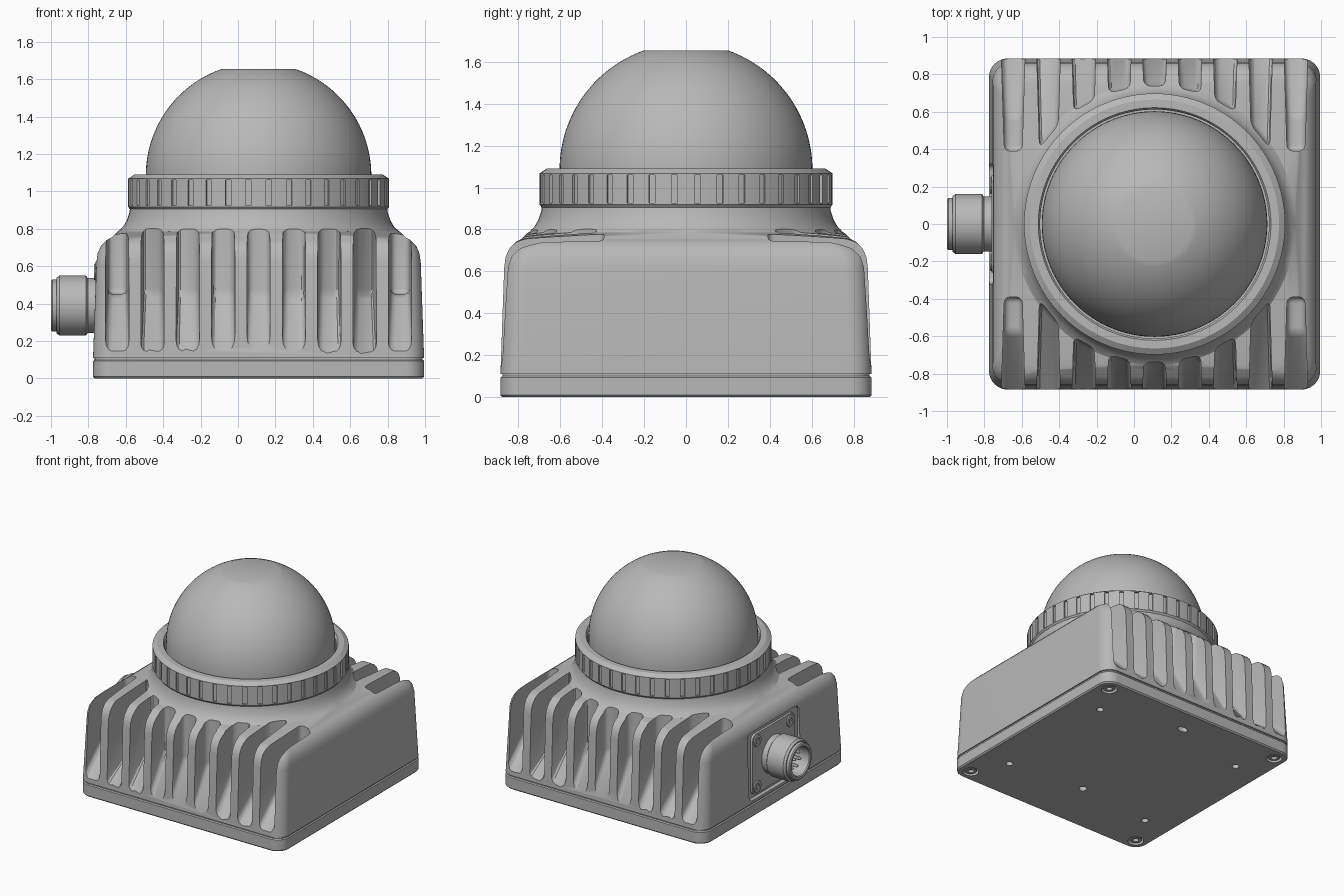
import bpy, bmesh, math
from mathutils import Matrix, Vector

cube = bpy.data.objects.get("Cube")
if cube:
    bpy.data.objects.remove(cube, do_unlink=True)

grey = bpy.data.materials.new("housing grey")
grey.use_nodes = True
grey.diffuse_color = (0.48, 0.48, 0.48, 1)
grey.node_tree.nodes["Principled BSDF"].inputs["Base Color"].default_value = (0.48, 0.48, 0.48, 1)

CX = 0.11                                   # housing axis
AXIS = Matrix.Translation((CX, 0, 0))
PLUG_Z = 0.39


def finish(name, bm):
    bmesh.ops.remove_doubles(bm, verts=bm.verts[:], dist=1e-5)
    bmesh.ops.recalc_face_normals(bm, faces=bm.faces[:])
    mesh = bpy.data.meshes.new(name)
    bm.to_mesh(mesh)
    bm.free()
    mesh.materials.append(grey)
    obj = bpy.data.objects.new(name, mesh)
    bpy.context.collection.objects.link(obj)
    return obj


def activate(obj):
    bpy.ops.object.select_all(action='DESELECT')
    obj.select_set(True)
    bpy.context.view_layer.objects.active = obj


def smooth(obj):
    activate(obj)
    bpy.ops.object.shade_smooth_by_angle(angle=math.radians(30))
    return obj


def cut(obj, cutter):
    mod = obj.modifiers.new("cut", 'BOOLEAN')
    mod.operation, mod.solver, mod.object = 'DIFFERENCE', 'EXACT', cutter
    activate(obj)
    bpy.ops.object.modifier_apply(modifier=mod.name)
    bpy.data.objects.remove(cutter, do_unlink=True)


def loft(bm, rings, closed=False):
    rows = [[bm.verts.new(p) for p in ring] for ring in rings]
    n = len(rows[0])
    pairs = list(zip(rows, rows[1:])) + ([(rows[-1], rows[0])] if closed else [])
    for a, b in pairs:
        for i in range(n):
            j = (i + 1) % n
            bm.faces.new((a[i], a[j], b[j], b[i]))
    if not closed:
        bm.faces.new(rows[0])
        bm.faces.new(rows[-1])


def lathe(name, profile, matrix=AXIS, seg=64, closed=False):
    bm = bmesh.new()
    angles = [2 * math.pi * i / seg for i in range(seg)]
    rings = [[matrix @ Vector((r * math.cos(a), r * math.sin(a), z)) for a in angles]
             for r, z in profile]
    loft(bm, rings, closed)
    return smooth(finish(name, bm))


def rounded_square(z, half, r, seg=16):
    pts = []
    for q, (sx, sy) in enumerate(((1, 1), (-1, 1), (-1, -1), (1, -1))):
        for i in range(seg + 1):
            a = math.pi / 2 * (q + i / seg)
            pts.append((CX + sx * (half - r) + r * math.cos(a),
                        sy * (half - r) + r * math.sin(a), z))
    return pts


def stack(name, sections):
    bm = bmesh.new()
    loft(bm, [rounded_square(*s) for s in sections])
    return finish(name, bm)


def add_box(bm, size, matrix):
    bmesh.ops.create_cube(bm, size=1, matrix=matrix @ Matrix.Diagonal((*size, 1)))


# Housing: drafted square sides blending into a round neck
body = stack("housing", [
    (0.11, 0.885, 0.10), (0.62, 0.867, 0.11), (0.67, 0.86, 0.12), (0.71, 0.842, 0.13),
    (0.74, 0.812, 0.15), (0.755, 0.785, 0.17), (0.785, 0.7545, 0.754), (0.81, 0.725, 0.7245),
    (0.845, 0.705, 0.7045), (0.89, 0.69, 0.6895), (0.93, 0.685, 0.6845)])


# Cooling slots on front and back, ending short of the neck
def slot_end(x):
    return max(0.39, math.sqrt(max(0, 0.74 ** 2 - x * x)))


bm = bmesh.new()
for side in (-1, 1):
    for k in range(-4, 5):
        mid = k * 0.189
        outer = abs(k) == 4
        part = bmesh.new()
        rings = []
        for edge in (-1, 1):
            end = slot_end(mid + edge * 0.05)
            knee = 0.58 if outer else end
            low = 0.45 - 0.31 * (1.05 - knee) / (0.89 - knee)
            prof = [(1.05, low), (knee, 0.45), (end, 0.45), (end, 1.1), (1.05, 1.1)]
            if not outer:
                prof.pop(2)
            rings.append([(CX + mid + edge * (0.048 + 0.03 * (y - 0.4)), side * y, z)
                          for y, z in prof])
        loft(part, rings)
        bmesh.ops.recalc_face_normals(part, faces=part.faces[:])
        bmesh.ops.bevel(part, geom=part.edges[:], offset=0.032, segments=3,
                        profile=0.5, affect='EDGES', clamp_overlap=True)
        piece = bpy.data.meshes.new("slot")
        part.to_mesh(piece)
        part.free()
        bm.from_mesh(piece)
        bpy.data.meshes.remove(piece)
cut(body, finish("slot_cutter", bm))

# Recess for the connector flange
bm = bmesh.new()
add_box(bm, (0.1, 0.64, 0.52), Matrix.Translation((-0.793, 0, PLUG_Z)))
bmesh.ops.bevel(bm, geom=[e for e in bm.edges if abs(e.verts[0].co.x - e.verts[1].co.x) > 0.05],
                offset=0.04, segments=4, profile=0.5, affect='EDGES')
cut(body, finish("recess_cutter", bm))
smooth(body)

# Base plate with mounting holes and screw counterbores
plate = stack("base_plate", [(0, 0.875, 0.09), (0.01, 0.885, 0.1), (0.093, 0.885, 0.1),
                             (0.1, 0.878, 0.093)])
stack("seam_gasket", [(0.09, 0.876, 0.092), (0.12, 0.876, 0.092)])
corners = [(sx * 0.785, sy * 0.785) for sx in (-1, 1) for sy in (-1, 1)]
holes = [(sx * 0.645, sy * 0.515, 0.026, 1) for sx in (-1, 1) for sy in (-1, 1)]
holes += [(0, 0.68, 0.026, 1.7), (0, -0.45, 0.03, 1)]
holes += [(x, y, 0.058, 1) for x, y in corners]
bm = bmesh.new()
for x, y, r, stretch in holes:
    bmesh.ops.create_cone(bm, cap_ends=True, segments=24, radius1=r, radius2=r, depth=0.08,
                          matrix=Matrix.Translation((CX + x, y, 0))
                          @ Matrix.Diagonal((stretch, 1, 1, 1)))
cut(plate, finish("hole_cutter", bm))
smooth(plate)

# Screws: head at local z = 0, facing up
screw = [(0, -0.02), (0.02, -0.02), (0.022, 0), (0.042, 0), (0.046, -0.006), (0.046, -0.04),
         (0, -0.04)]
for i, (x, y) in enumerate(corners):
    lathe(f"base_screw_{i + 1}", screw,
          Matrix.Translation((CX + x, y, 0.006)) @ Matrix.Rotation(math.pi, 4, 'X'), 24)

# Clamp ring with grip grooves
ring = lathe("clamp_ring", [(0.612, 0.92), (0.612, 1.075), (0.622, 1.09), (0.665, 1.09),
                            (0.698, 1.068), (0.698, 0.918), (0.688, 0.905), (0.66, 0.905)],
             seg=120, closed=True)
bm = bmesh.new()
for i in range(40):
    turn = Matrix.Rotation(2 * math.pi * (i + 0.5) / 40, 4, 'Z')
    add_box(bm, (0.04, 0.03, 0.135), AXIS @ turn @ Matrix.Translation((0.706, 0, 0.993)))
cut(ring, finish("groove_cutter", bm))
smooth(ring)

# Dome with a flat crown
R, DOME_Z = 0.603, 1.085
crown = math.acos(0.2 / R)
arc = [(R * math.cos(crown * i / 24), DOME_Z + R * math.sin(crown * i / 24)) for i in range(25)]
lathe("dome", [(0, 0.95), (R, 0.95)] + arc + [(0, arc[-1][1])], seg=96)

# Connector pointing to -x: local z is the distance outward
OUT = Matrix.Translation((-0.743, 0, PLUG_Z)) @ Matrix.Rotation(-math.pi / 2, 4, 'Y')
bm = bmesh.new()
add_box(bm, (0.47, 0.52, 0.02), OUT @ Matrix.Translation((0, 0, 0.008)))
bmesh.ops.bevel(bm, geom=[e for e in bm.edges if abs(e.verts[0].co.x - e.verts[1].co.x) > 0.01],
                offset=0.04, segments=4, profile=0.5, affect='EDGES')
smooth(finish("connector_flange", bm))
lathe("connector_shell", [(0, 0), (0.147, 0), (0.147, 0.06), (0.16, 0.07), (0.16, 0.212),
                          (0.148, 0.228), (0.14, 0.228), (0.14, 0.25), (0.132, 0.257),
                          (0.115, 0.257), (0.11, 0.25), (0.11, 0.12), (0, 0.12)], OUT, 48)
for i in range(8):
    a = 2 * math.pi * i / 7
    r = 0.065 if i < 7 else 0
    pin = OUT @ Matrix.Translation((r * math.cos(a), r * math.sin(a), 0.11))
    lathe(f"pin_{i + 1}", [(0, 0), (0.012, 0), (0.012, 0.09), (0.006, 0.1), (0, 0.1)], pin, 12)
for i, (u, v) in enumerate([(u, v) for u in (-0.18, 0.18) for v in (-0.205, 0.205)]):
    lathe(f"flange_screw_{i + 1}", screw, OUT @ Matrix.Translation((u, v, 0.026)), 24)
